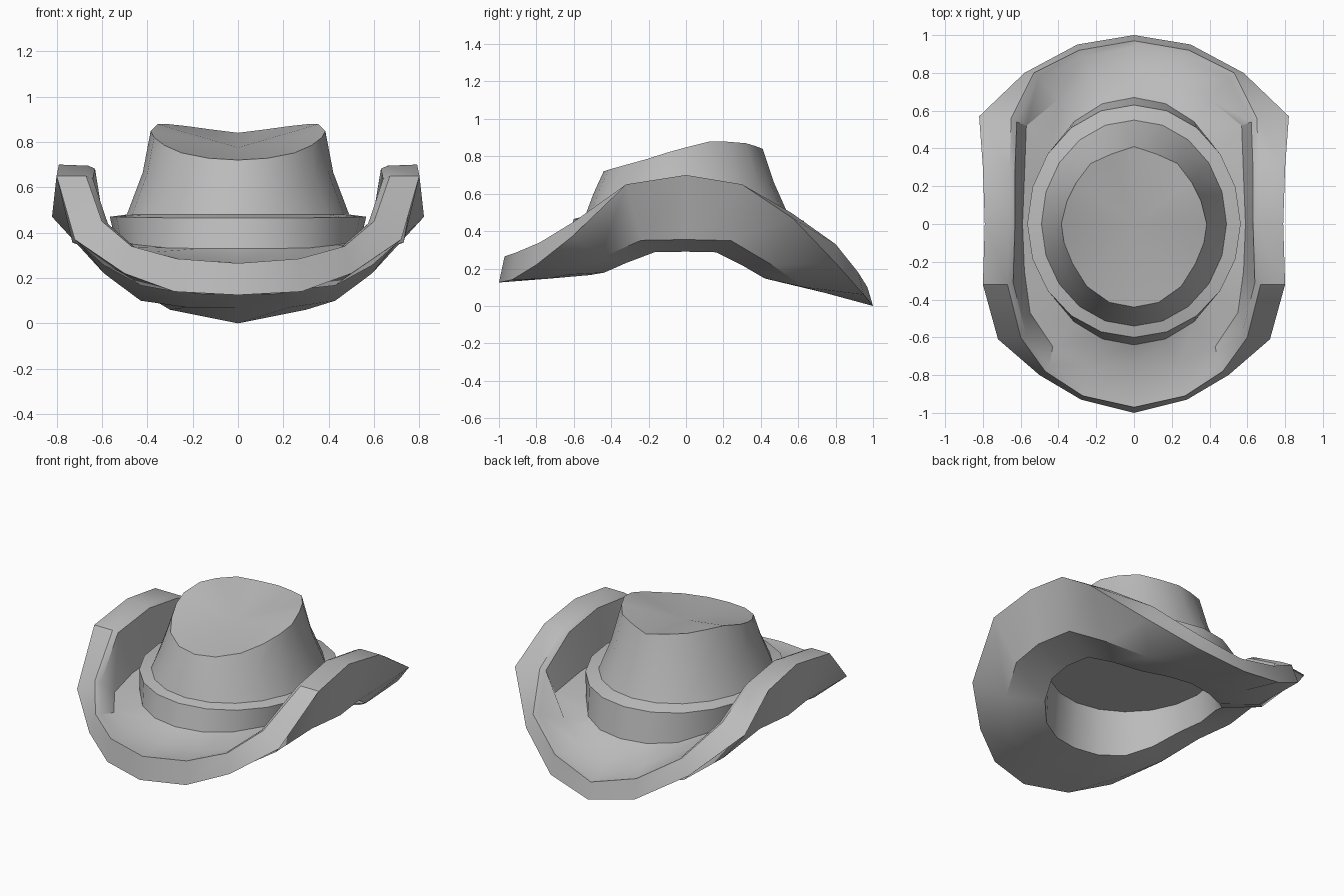
import bpy, bmesh, math

cube = bpy.data.objects.get("Cube")
if cube:
    bpy.data.objects.remove(cube, do_unlink=True)

STEPS = 10  # points along one half, front to back

felt = bpy.data.materials.new("grey_felt")
felt.use_nodes = True
felt.diffuse_color = (0.5, 0.5, 0.5, 1)
felt.node_tree.nodes["Principled BSDF"].inputs["Base Color"].default_value = felt.diffuse_color


def oval(width, front, back, z_front, z_side, z_back):
    """Half ring, level along the sides, easing to its own height at each end."""
    points = []
    for k in range(STEPS + 1):
        angle = math.pi * k / STEPS
        along = -math.cos(angle)
        reach, end = (front, z_front) if along < 0 else (back, z_back)
        t = min(max((abs(along) - .25) / .7, 0), 1)
        blend = t * t * (3 - 2 * t)
        points.append((width * math.sin(angle), along * reach, z_side + (end - z_side) * blend))
    return points


def mirrored(half):
    return half + [(-x, y, z) for x, y, z in reversed(half[1:-1])]


def loft(name, halves, tip=None, sharp=30):
    """Skin a stack of mirrored half rings, optionally closed by a tip point."""
    bm = bmesh.new()
    rings = [[bm.verts.new(p) for p in mirrored(half)] for half in halves]
    count = len(rings[0])
    for low, high in zip(rings, rings[1:]):
        for i in range(count):
            j = (i + 1) % count
            bm.faces.new((low[i], low[j], high[j], high[i]))
    if tip:
        point = bm.verts.new(tip)
        for i in range(count):
            bm.faces.new((rings[-1][i], rings[-1][(i + 1) % count], point))
    mesh = bpy.data.meshes.new(name)
    bm.to_mesh(mesh)
    bm.free()
    mesh.materials.append(felt)
    obj = bpy.data.objects.new(name, mesh)
    bpy.context.collection.objects.link(obj)
    bpy.ops.object.select_all(action='DESELECT')
    obj.select_set(True)
    bpy.context.view_layer.objects.active = obj
    bpy.ops.object.shade_smooth_by_angle(angle=math.radians(sharp))
    return obj


# Brim edge, curled up at both sides
outer_edge = [(0, -1, .125), (.28, -.93, .14), (.5, -.8, .22), (.72, -.61, .37),
              (.8, -.32, .65), (.79, 0, .7), (.8, .3, .65), (.82, .57, .47),
              (.58, .8, .23), (.3, .95, .06), (0, 1, 0)]
inner_edge = [(0, -.97, .265), (.27, -.91, .285), (.47, -.78, .34), (.6, -.6, .45),
              (.67, -.32, .65), (.66, 0, .695), (.66, .3, .65), (.65, .56, .5),
              (.53, .8, .33), (.29, .92, .18), (0, .97, .1)]
# Narrow lip just inside the edge
lip = [(x * .955, y * .965, z - .02 * abs(x)) for x, y, z in inner_edge]
# Foot of the curled wall on top of the brim
bowl = [(0, -.75, .27), (.24, -.74, .28), (.43, -.65, .31), (.55, -.47, .34),
        (.58, -.25, .37), (.59, 0, .38), (.58, .25, .38), (.57, .52, .35),
        (.4, .66, .27), (.22, .75, .19), (0, .78, .175)]
opening = oval(.51, .54, .52, .165, .29, .13)
crease = oval(.73, .78, .78, .145, .355, .07)
band_foot = oval(.54, .64, .67, .33, .36, .265)
loft("brim", [opening, crease, outer_edge, inner_edge, lip, bowl, band_foot])

# Hatband with a narrow ledge on top
band_top = oval(.565, .6, .63, .465, .47, .455)
crown_foot = oval(.49, .54, .55, .48, .48, .48)
loft("hatband", [band_foot, band_top, crown_foot])

# Crown, narrowing upward, with a dented top that slopes to the front
crown_middle = oval(.42, .495, .47, .6, .665, .66)
crown_edge = [(0, -.44, .72), (.13, -.415, .728), (.25, -.33, .752), (.325, -.21, .785),
              (.37, -.1, .82), (.385, 0, .848), (.355, .12, .878), (.305, .22, .878),
              (.23, .32, .87), (.12, .37, .855), (0, .41, .84)]
loft("crown", [crown_foot, crown_middle, crown_edge], tip=(0, 0, .775))

# Lining inside the head opening, closed by a flat ceiling
ceiling = oval(.48, .52, .5, .46, .46, .46)
lining = loft("lining", [opening, ceiling], tip=(0, 0, .46))
lining.data.flip_normals()
